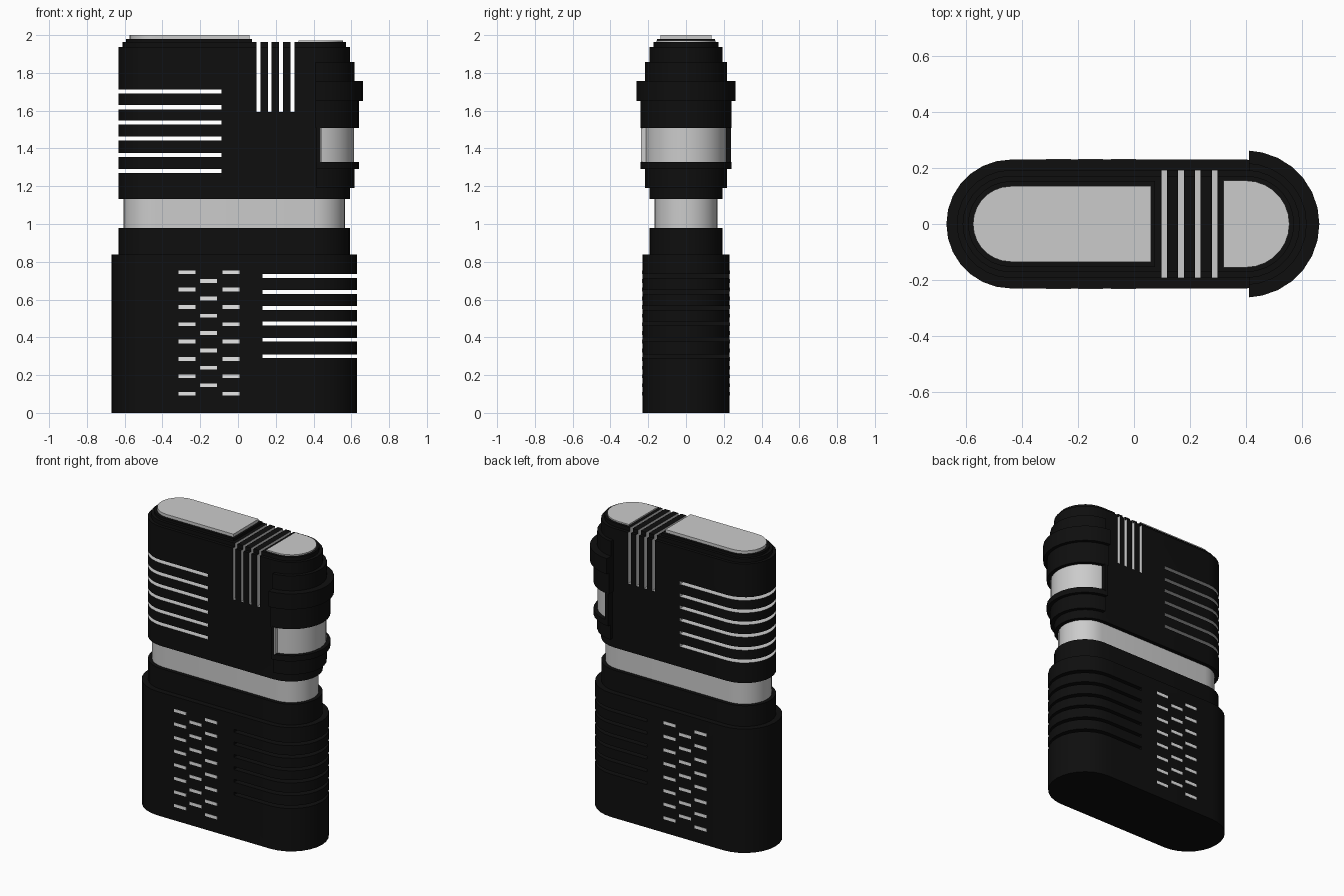
import bpy, bmesh, math

if "Cube" in bpy.data.objects:
    bpy.data.objects.remove(bpy.data.objects["Cube"])

LEFT, RIGHT, SEG = -0.44, 0.40, 14   # end-arc centres and arc steps


def material(name, value):
    m = bpy.data.materials.new(name)
    m.diffuse_color = (value, value, value, 1)
    m.use_nodes = True
    m.node_tree.nodes["Principled BSDF"].inputs["Base Color"].default_value = m.diffuse_color
    return m


BLACK = material("black", 0.0045)
SILVER = material("silver", 0.60)
PALE = material("pale_grey", 0.88)


def finish(name, bm, mats):
    bmesh.ops.recalc_face_normals(bm, faces=bm.faces[:])
    mesh = bpy.data.meshes.new(name)
    bm.to_mesh(mesh)
    bm.free()
    ob = bpy.data.objects.new(name, mesh)
    bpy.context.collection.objects.link(ob)
    for m in mats:
        mesh.materials.append(m)
    return ob


def activate(ob):
    bpy.ops.object.select_all(action='DESELECT')
    ob.select_set(True)
    bpy.context.view_layer.objects.active = ob


def smooth(ob):
    activate(ob)
    bpy.ops.object.shade_smooth_by_angle(angle=math.radians(30))


def outline(r, flat_left=None, flat_right=None):
    """Stadium outline; either end may be cut flat instead of rounded."""
    def arc(cx, start):
        return [(cx + r * math.cos(start + math.pi * i / SEG),
                 r * math.sin(start + math.pi * i / SEG)) for i in range(SEG + 1)]
    right = arc(RIGHT, -math.pi / 2) if flat_right is None else [(flat_right, -r), (flat_right, r)]
    if flat_left is None:
        return right + arc(LEFT, math.pi / 2)
    if flat_right is None and flat_left > RIGHT:
        right = [p for p in right if p[0] > flat_left + 0.002]
    return right + [(flat_left, r), (flat_left, -r)]


def stack(name, profile, mats, **flats):
    """Loft outlines through (radius, z) levels and cap both ends."""
    bm = bmesh.new()
    rings = [[bm.verts.new((x, y, z)) for x, y in outline(r, **flats)] for r, z in profile]
    for a, b in zip(rings, rings[1:]):
        for i in range(len(a)):
            j = (i + 1) % len(a)
            bm.faces.new((a[i], a[j], b[j], b[i]))
    bm.faces.new(rings[0][::-1])
    bm.faces.new(rings[-1])
    return finish(name, bm, mats)


def boxes(name, bounds, mats, index=0):
    bm = bmesh.new()
    for x0, x1, y0, y1, z0, z1 in bounds:
        vs = bmesh.ops.create_cube(bm, size=1)['verts']
        for v in vs:
            v.co = (x1 if v.co.x > 0 else x0, y1 if v.co.y > 0 else y0,
                    z1 if v.co.z > 0 else z0)
    for f in bm.faces:
        f.material_index = index
    return finish(name, bm, mats)


def cut(ob, cutter):
    mod = ob.modifiers.new("slots", 'BOOLEAN')
    mod.operation, mod.solver, mod.object = 'DIFFERENCE', 'EXACT', cutter
    activate(ob)
    bpy.ops.object.modifier_apply(modifier=mod.name)
    bpy.data.objects.remove(cutter)


# Lower body with its stepped neck and black through-slots
lower = stack("lower_body", [(0.23, 0), (0.23, 0.838), (0.192, 0.838), (0.192, 0.978)],
              [BLACK, SILVER])
cut(lower, boxes("lower_cutter",
                 [(0.13, 0.8, -0.5, 0.5, z - 0.01, z + 0.01)
                  for z in (0.725, 0.64, 0.555, 0.473, 0.387, 0.30)], [BLACK, SILVER]))
smooth(lower)

# Silver waist ring
smooth(stack("waist_ring", [(0.167, 0.97), (0.167, 1.14)], [SILVER]))

# Upper body with silver-lined horizontal and vertical slots
upper = stack("upper_body", [(0.193, 1.132), (0.193, 1.938), (0.172, 1.938), (0.172, 1.963)],
              [BLACK, SILVER])
slots = [(-0.9, -0.088, -0.5, 0.5, z - 0.011, z + 0.011)
         for z in (1.702, 1.618, 1.537, 1.453, 1.365, 1.28)]
slots += [(x - 0.01, x + 0.01, -0.5, 0.5, 1.592, 2.2) for x in (0.108, 0.168, 0.228, 0.288)]
cut(upper, boxes("upper_cutter", slots, [BLACK, SILVER], 1))
smooth(upper)

# Top plates
smooth(stack("left_top_step", [(0.153, 1.955), (0.153, 1.98)], [BLACK], flat_right=0.075))
smooth(stack("left_top_plate", [(0.135, 1.97), (0.135, 2.0)], [SILVER], flat_right=0.06))
smooth(stack("right_top_plate", [(0.155, 1.955), (0.155, 1.972)], [SILVER], flat_left=0.32))

# Stepped side drum around the right end
smooth(stack("drum_lower", [(0.217, 1.19), (0.217, 1.29), (0.24, 1.29), (0.24, 1.328)],
             [BLACK], flat_left=0.415))
smooth(stack("drum_upper", [(0.24, 1.508), (0.24, 1.652), (0.262, 1.652), (0.262, 1.757),
                            (0.217, 1.757), (0.217, 1.858)], [BLACK], flat_left=0.41))
smooth(stack("drum_window", [(0.215, 1.32), (0.215, 1.515)], [SILVER], flat_left=0.42))
boxes("drum_backplate", [(0.415, 0.438, -0.239, 0.239, 1.32, 1.515)], [BLACK])
boxes("drum_window_edge", [(0.438, 0.442, -0.238, -0.2, 1.328, 1.508)], [SILVER])

# Staggered vent dashes on both faces of the lower body
dashes = []
for side in (-1, 1):
    y0, y1 = sorted((side * 0.225, side * 0.232))
    for x, top, count in ((-0.27, 0.745, 8), (-0.155, 0.698, 7), (-0.038, 0.745, 8)):
        for i in range(count):
            z = top - 0.0919 * i
            dashes.append((x - 0.045, x + 0.045, y0, y1, z - 0.01, z + 0.01))
boxes("vent_dashes", dashes, [PALE])
